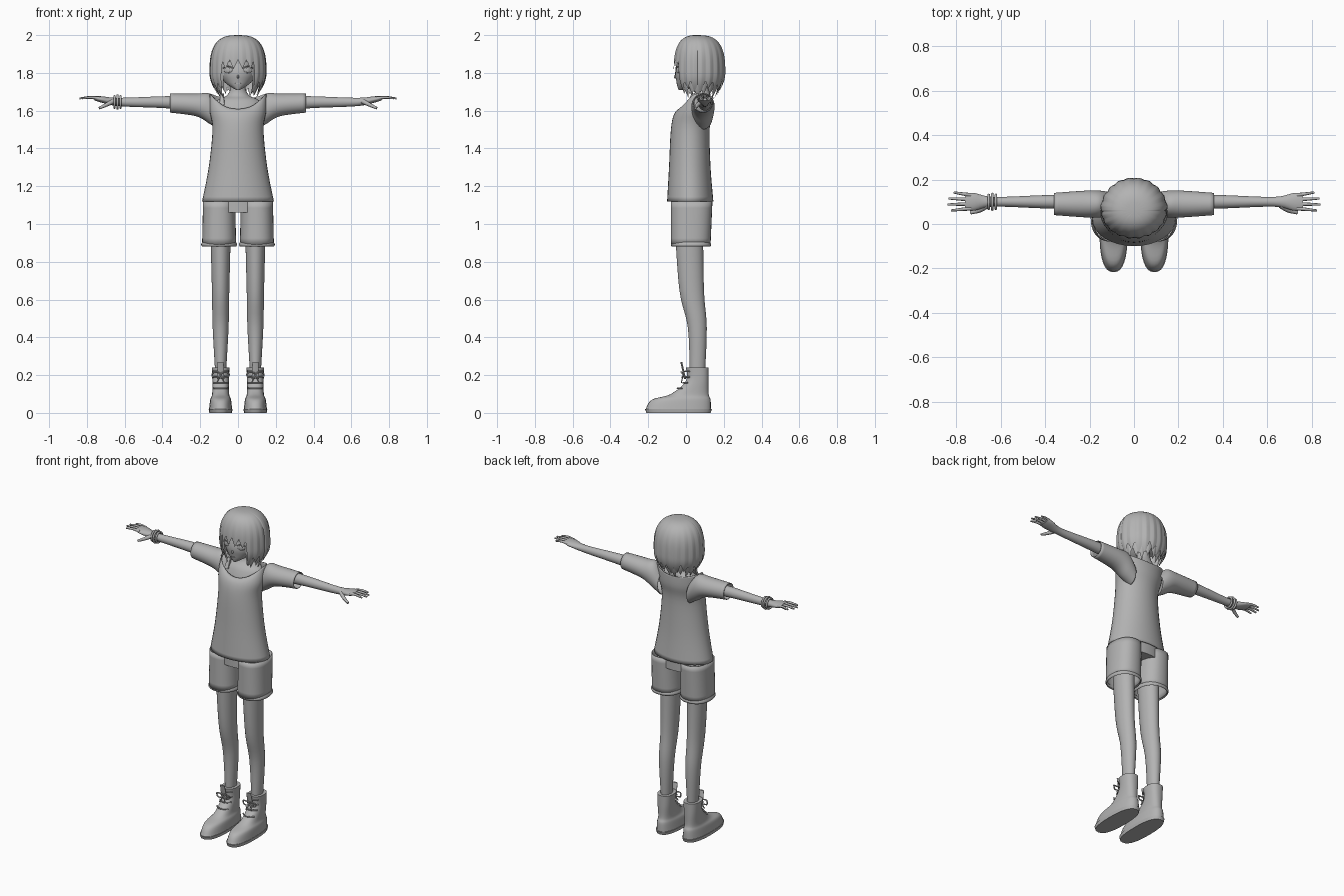
import bpy, bmesh
from math import sin, cos, pi, radians, copysign
from mathutils import Vector

if "Cube" in bpy.data.objects:
    bpy.data.objects.remove(bpy.data.objects["Cube"])

SIDES, STEPS = 32, 5
SHADE = 0.45
grey = bpy.data.materials.new("plain_grey")
grey.use_nodes = True
grey.diffuse_color = (SHADE, SHADE, SHADE, 1)
grey.node_tree.nodes["Principled BSDF"].inputs["Base Color"].default_value = grey.diffuse_color


def finish(name, bm, mirror=False, thickness=0):
    bmesh.ops.recalc_face_normals(bm, faces=bm.faces[:])
    mesh = bpy.data.meshes.new(name)
    bm.to_mesh(mesh)
    bm.free()
    mesh.materials.append(grey)
    mesh.shade_smooth()
    mesh.set_sharp_from_angle(angle=radians(50))
    obj = bpy.data.objects.new(name, mesh)
    bpy.context.collection.objects.link(obj)
    if thickness:
        cloth = obj.modifiers.new("Cloth", "SOLIDIFY")
        cloth.thickness, cloth.offset = thickness, -1
    if mirror:
        obj.modifiers.new("Mirror", "MIRROR")
    return obj


def smooth_rings(rings):
    # Catmull-Rom interpolation between cross-sections
    result, last = [], len(rings) - 1
    for i in range(last):
        before, start = rings[max(0, i - 1)], rings[i]
        end, after = rings[i + 1], rings[min(last, i + 2)]
        for step in range(STEPS):
            t = step / STEPS
            result.append([b + t / 2 * (c - a + t * (2 * a - 5 * b + 4 * c - d + t * (3 * (b - c) + d - a)))
                           for a, b, c, d in zip(before, start, end, after)])
    return result + [rings[-1]]


def loft(name, rings, centre=0, along_x=False, cap=True, power=2, dip=None, **options):
    # Upright ring: height, half width, front, back
    # Sideways ring: distance from the middle, half depth, bottom, top
    bm = bmesh.new()
    loops = []
    for position, half, low, high in smooth_rings(rings):
        loop = []
        for k in range(SIDES):
            c, s = cos(2 * pi * k / SIDES), sin(2 * pi * k / SIDES)
            a = centre + half * copysign(abs(c) ** (2 / power), c)
            b = (low + high) / 2 + (high - low) / 2 * copysign(abs(s) ** (2 / power), s)
            drop = dip(position, s) if dip else 0
            loop.append(bm.verts.new((position, a, b) if along_x else (a, b, position - drop)))
        loops.append(loop)
    for lower, upper in zip(loops, loops[1:]):
        for k in range(SIDES):
            bm.faces.new((lower[k - 1], lower[k], upper[k], upper[k - 1]))
    if cap:
        bm.faces.new(loops[0])
        bm.faces.new(loops[-1])
    return finish(name, bm, **options)


def tube(name, points, radius, tip=1, cyclic=False):
    curve = bpy.data.curves.new(name, "CURVE")
    curve.dimensions, curve.bevel_depth, curve.bevel_resolution = "3D", radius, 2
    curve.use_fill_caps, curve.resolution_u = True, 6
    spline = curve.splines.new("BEZIER")
    spline.bezier_points.add(len(points) - 1)
    spline.use_cyclic_u = cyclic
    for i, (knot, point) in enumerate(zip(spline.bezier_points, points)):
        knot.co = point
        knot.handle_left_type = knot.handle_right_type = "AUTO"
        knot.radius = 1 + (tip - 1) * i / (len(points) - 1)
    curve.materials.append(grey)
    bpy.context.collection.objects.link(bpy.data.objects.new(name, curve))


def ball(name, location, size, turn=0):
    bm = bmesh.new()
    bmesh.ops.create_uvsphere(bm, u_segments=20, v_segments=12, radius=1)
    bmesh.ops.scale(bm, vec=Vector(size), verts=bm.verts)
    obj = finish(name, bm)
    obj.location, obj.rotation_euler.z = location, turn


def saw(x):
    return abs(2 * (x % 1) - 1)


def hair(name, scale, phase):
    # Dome that falls into pointed locks; fringe in front, bob at sides and back
    columns, rows, locks = 240, 22, 20
    crown = 2 - (1 - scale) / 5
    bm = bmesh.new()
    top = bm.verts.new((0, .06, crown))
    previous = None
    for j in range(1, rows + 1):
        row = []
        for i in range(columns):
            phi = 2 * pi * i / columns
            from_front = min(phi, 2 * pi - phi)
            lock = saw(locks * i / columns + phase)
            side = min(1, max(0, 10 * from_front - 6))
            fringe_end = 1.82 + lock / 20
            bob_end = 1.7 + lock / 20 + sin(7 * phi) / 80
            end = fringe_end + (bob_end - fringe_end) * side
            fall = (2 - end) * (j / rows) ** 1.7
            if fall < .2:
                r = (1 - (1 - 5 * fall) ** 2.8) ** (1 / 2.8)
            else:
                r = 1 - 24 * (fall - .2) ** 2
            r *= scale * (1 - .03 * lock * min(1, 7 * fall))
            # The front half sits slightly lower, leaving a crease over the crown
            in_front = from_front < pi / 2
            r *= .975 if in_front else 1
            depth = .13 if in_front else .15
            row.append(bm.verts.new((.153 * r * sin(phi), .06 - depth * r * cos(phi), crown - fall)))
        for i in range(columns):
            if previous:
                bm.faces.new((previous[i - 1], previous[i], row[i], row[i - 1]))
            else:
                bm.faces.new((top, row[i - 1], row[i]))
        previous = row
    finish(name, bm)


def neckline(height, s):
    # Scoops the collar, deeper in front than behind
    depth = .085 if s < 0 else .03
    return depth * s * s * max(0, (height - 1.5) / .19) ** 3


both_sides = (("left", 1), ("right", -1))

# Head, neck and upper chest
loft("head", [(1.71, .01, -.04, 0), (1.75, .07, -.05, .1), (1.82, .105, -.055, .16), (1.95, .08, -.01, .14)])
loft("neck_and_chest", [(1.5, .12, -.05, .11), (1.64, .12, 0, .13), (1.68, .06, .04, .13),
                        (1.72, .04, .05, .12), (1.8, .035, .04, .12)])
hair("outer_hair", 1, 0)
hair("inner_hair", .87, .5)

# Face details
ball("nose", (0, -.055, 1.78), (.006, .009, .01))
ball("mouth", (0, -.049, 1.745), (.015, .004, .002))
for side, s in both_sides:
    eye = Vector((s * .052, -.042, 1.815))
    inner, outer = Vector((s * -.026, -.01, 0)), Vector((s * .028, .01, 0))
    ball(side + "_eye", eye, (.024, .006, .017), s / 3)
    ball(side + "_iris", eye + Vector((0, -.004, 0)), (.011, .004, .015), s / 3)
    for part, rise, radius in (("eyelash", .01, .003), ("eyebrow", .04, .002)):
        base = eye + Vector((0, 0, rise))
        tube(f"{side}_{part}", [base + inner, base + Vector((0, -.007, .01)), base + outer], radius)

# Loose shirt with wide neckline and sleeves
loft("shirt_body", [(1.12, .19, -.1, .145), (1.3, .155, -.09, .13), (1.5, .135, -.08, .125),
                    (1.6, .15, -.06, .14), (1.69, .15, -.02, .14)], cap=False, dip=neckline, thickness=.004)
loft("sleeves", [(.1, .05, 1.5, 1.63), (.15, .06, 1.53, 1.69), (.22, .06, 1.57, 1.69), (.36, .05, 1.59, 1.69)],
     centre=.09, along_x=True, cap=False, mirror=True, thickness=.004)
loft("strap_clip", [(1.63, .014, 0, .02), (1.69, .01, .03, .05)], centre=-.085, power=6)

# Shorts with rolled cuffs
loft("shorts_hips", [(1.06, .17, -.07, .13), (1.2, .16, -.07, .13)])
loft("shorts_legs", [(.89, .09, -.08, .13), (1.12, .085, -.08, .14)],
     centre=.1, power=2.3, cap=False, mirror=True, thickness=.005)
loft("shorts_cuffs", [(z, .09 + bulge, -.075 - bulge, .128 + bulge) for z, bulge in ((.88, 0), (.89, .005), (.905, 0))],
     centre=.1, power=2.3, cap=False, mirror=True, thickness=.005)

# Legs
loft("legs", [(.2, .028, .02, .1), (.45, .042, .01, .11), (.65, .046, -.035, .095), (1, .055, -.06, .09)],
     centre=.092, mirror=True)

# Ankle boots with soles, tongues and laces
foot = .092
loft("boot_soles", [(0, .06, -.21, .13), (.02, .063, -.217, .137)], centre=foot, power=2.5, mirror=True)
loft("boots", [(.02, .061, -.214, .132), (.07, .055, -.18, .13), (.1, .045, -.08, .12),
               (.17, .044, 0, .12), (.24, .047, 0, .12)], centre=foot, power=2.4, mirror=True)
loft("boot_tongues", [(.18, .02, -.01, 0), (.27, .016, -.03, -.02)], centre=foot, mirror=True)
for side, s in both_sides:
    for n in range(4):
        z = .13 + .03 * n
        y = min(0, z - .17) - .006
        tube(f"{side}_lace_{n}", [(s * foot + x, y + 15 * x * x, z) for x in (-.04, -.015, .015, .04)], .004)
    knot = Vector((s * foot, -.015, .2))
    for end, d in (("inner", -s), ("outer", s)):
        tube(f"{side}_{end}_bow_loop", [knot, knot + Vector((d * .03, -.01, .015)), knot + Vector((d * .045, 0, 0)),
                                        knot + Vector((d * .03, -.006, -.012))], .004, cyclic=True)
        tube(f"{side}_{end}_lace_end", [knot, knot + Vector((d * .02, -.01, -.04))], .003)

# Arms running into palms
loft("arms", [(.2, .035, 1.6, 1.68), (.4, .03, 1.614, 1.676), (.63, .022, 1.624, 1.668),
              (.72, .04, 1.642, 1.676), (.76, .037, 1.655, 1.677)], centre=.1, along_x=True, mirror=True)

# Fingers fan out, the second one longest; thumbs point forward and down
for side, s in both_sides:
    for k, finger in enumerate(("index", "middle", "ring", "little")):
        y = .07 + .02 * k
        spread = .007 * (k - 1.3)
        tip = .84 - .01 * (k - 1.3) ** 2
        tube(f"{side}_{finger}_finger", [(s * .735, y, 1.665), (s * (.735 + tip) / 2, y + spread / 2, 1.67),
                                         (s * tip, y + spread, 1.665)], .0095, tip=.5)
    tube(side + "_thumb", [(s * .66, .085, 1.65), (s * .695, .062, 1.632), (s * .735, .05, 1.613)], .014, tip=.5)

# Bracelets on the right wrist
for n in range(3):
    radius = .035 if n == 1 else .031
    angles = [k * pi / 4 for k in range(8)]
    tube(f"bracelet_{n}", [(-.622 - .016 * n, .1 + radius * cos(a), 1.646 + radius * sin(a)) for a in angles],
         .006, cyclic=True)
